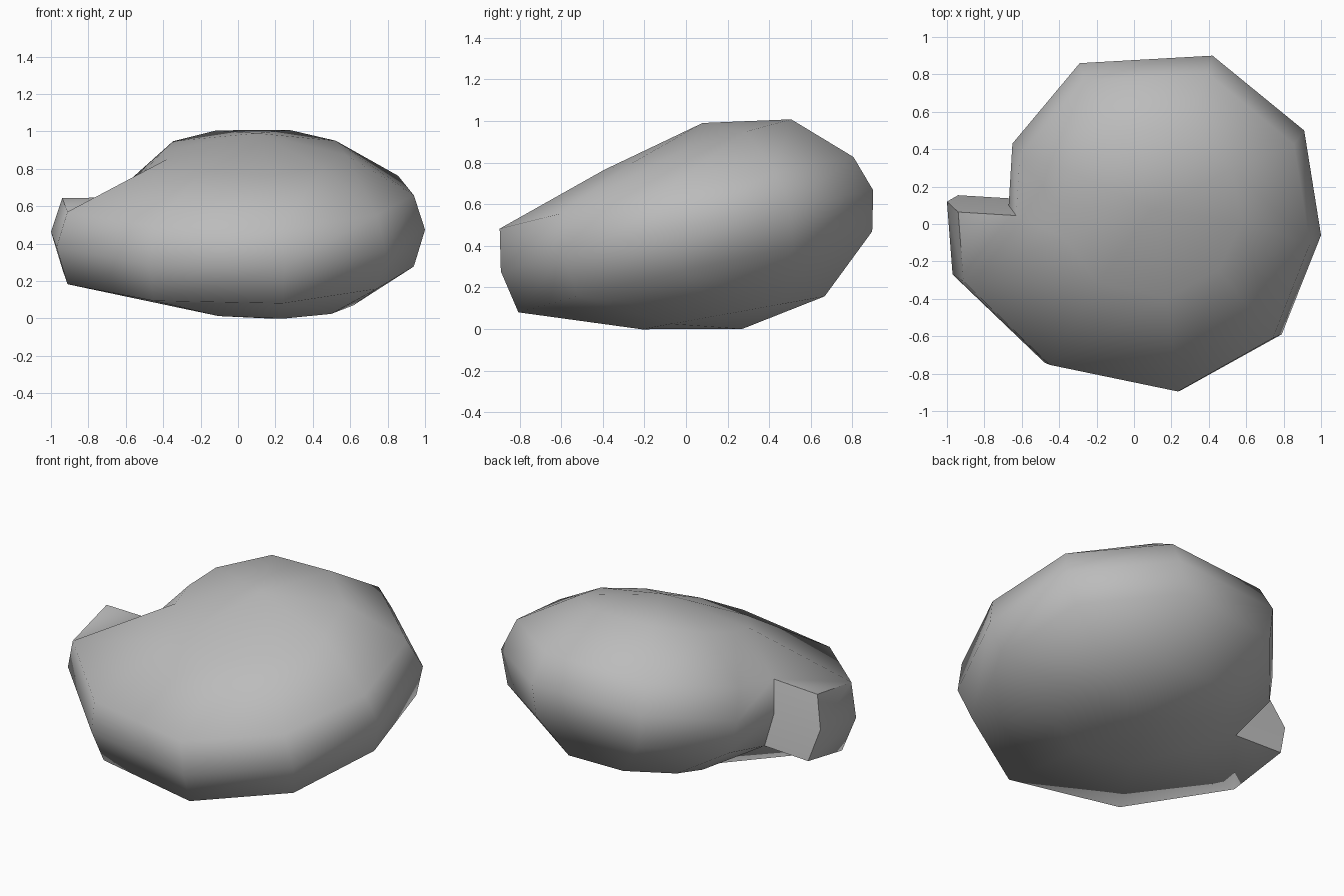
import bpy, bmesh, math

cube = bpy.data.objects.get("Cube")
if cube:
    bpy.data.objects.remove(cube, do_unlink=True)

stone = bpy.data.materials.new("stone grey")
stone.use_nodes = True
grey = (0.5, 0.5, 0.5, 1)
stone.diffuse_color = grey
stone.node_tree.nodes["Principled BSDF"].inputs["Base Color"].default_value = grey

# Plan outline of the widest edge, with a notch and a pointed lip on the right side
outline = [(.25, -.89), (.79, -.59), (1, -.06), (.91, .5), (.42, .9), (-.29, .86),
           (-.65, .43), (-.67, .1), (-1, .12), (-.97, -.27), (-.48, -.74)]
NOTCH, LIP, SHOULDER = 7, 8, 9


def rim(scale_x, scale_y, shift_y, z, slope):
    """Tilted copy of the outline."""
    return [(x * scale_x, y * scale_y + shift_y, z + slope * y + .025 * x)
            for x, y in outline]


def cap(cx, cy, rx, ry, z, slope):
    """Tilted oval ring following the outline corners, skipping the lip."""
    ring = []
    for x, y in outline[:LIP] + outline[SHOULDER:]:
        a = math.atan2(y - .06, x - .08)
        dy = ry * math.sin(a)
        ring.append((cx + rx * math.cos(a), cy + dy, z + slope * dy))
    return ring


bm = bmesh.new()


def add_loop(points):
    return [bm.verts.new(p) for p in points]


def bridge(low, high):
    for i in range(len(low)):
        j = (i + 1) % len(low)
        bm.faces.new((low[i], low[j], high[j], high[i]))


def close(edge, inner_points, tip):
    """Close an open rim with a lip triangle, an oval ring and a shallow fan."""
    bm.faces.new((edge[NOTCH], edge[LIP], edge[SHOULDER]))
    inner = add_loop(inner_points)
    bridge(edge[:LIP] + edge[SHOULDER:], inner)
    centre = bm.verts.new(tip)
    for i in range(len(inner)):
        bm.faces.new((centre, inner[i - 1], inner[i]))


# Side bands
lower = add_loop(rim(.94, .95, .04, .265, .215))
middle = add_loop(rim(1, 1, 0, .462, .215))
upper = add_loop(rim(.94, .95, -.05, .645, .19))
bridge(lower, middle)
bridge(middle, upper)

# Domed underside and top
close(lower, cap(.16, .24, .46, .46, .08, .18), (.15, .27, 0))
close(upper, cap(.09, .07, .49, .47, .89, .27), (.1, .08, .99))
bmesh.ops.recalc_face_normals(bm, faces=bm.faces)

mesh = bpy.data.meshes.new("rock")
bm.to_mesh(mesh)
bm.free()
mesh.materials.append(stone)
rock = bpy.data.objects.new("rock", mesh)
bpy.context.collection.objects.link(rock)
bpy.ops.object.select_all(action='DESELECT')
rock.select_set(True)
bpy.context.view_layer.objects.active = rock
bpy.ops.object.shade_smooth_by_angle(angle=math.radians(65))
